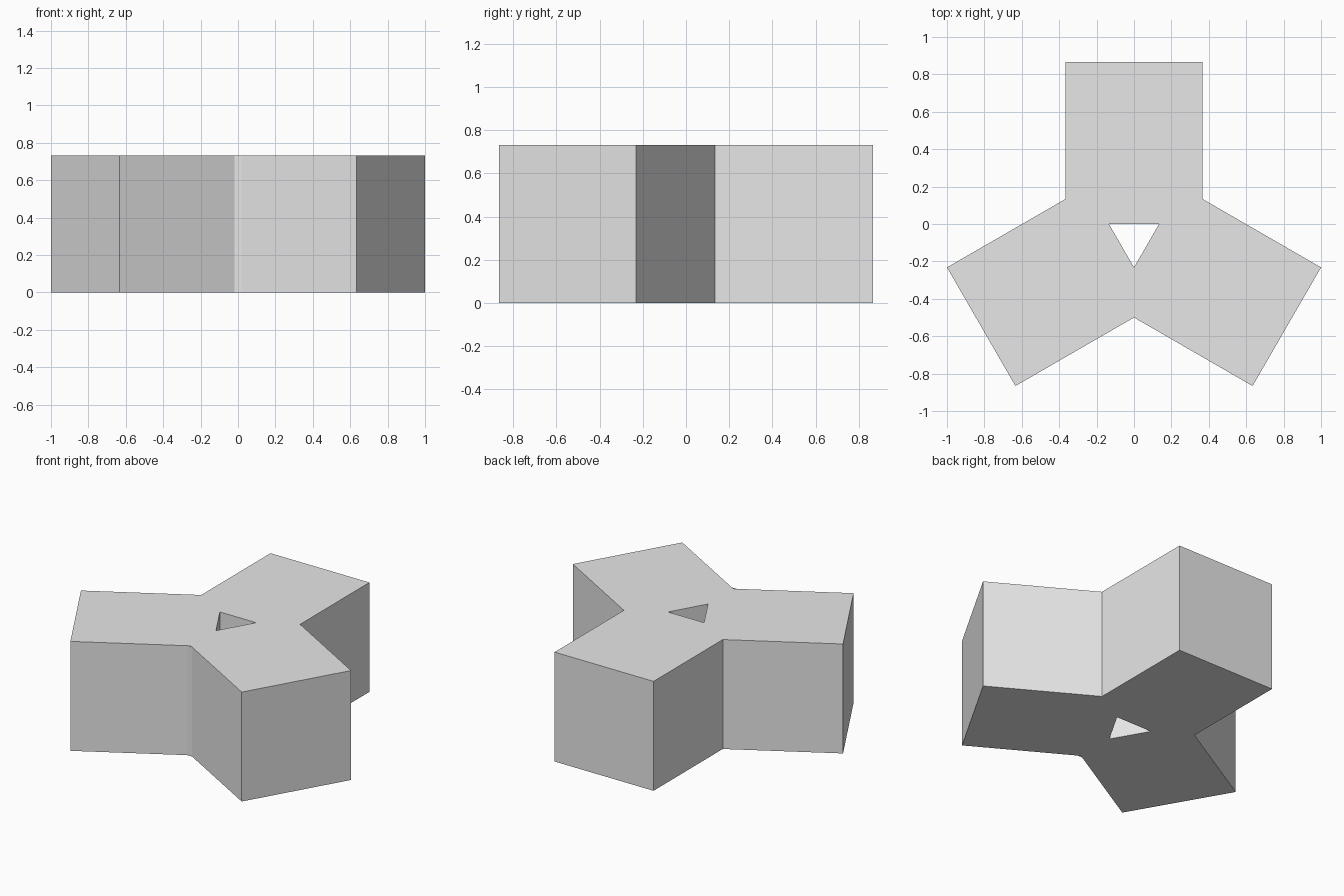
import bpy, bmesh, math
from mathutils import Matrix, Vector

if "Cube" in bpy.data.objects:
    bpy.data.objects.remove(bpy.data.objects["Cube"])

H = math.sqrt(3) - 1        # height and arm width
APEX = 0.5                  # distance between arms' front notch and y = 0
C = Vector((0, -0.0774, 0)) # centre of the three-fold symmetry

grey = bpy.data.materials.new("plain grey")
grey.diffuse_color = (0.8, 0.8, 0.8, 1)
grey.use_nodes = True
grey.node_tree.nodes["Principled BSDF"].inputs["Base Color"].default_value = grey.diffuse_color


def finish(bm, name):
    mesh = bpy.data.meshes.new(name)
    bm.to_mesh(mesh)
    bm.free()
    mesh.materials.append(grey)
    obj = bpy.data.objects.new(name, mesh)
    bpy.context.collection.objects.link(obj)
    return obj


def turn(x, y, i):
    return C + Matrix.Rotation(math.radians(120 * i), 3, 'Z') @ (Vector((x, y, 0)) - C)


# Three-armed block with a triangular through hole
bm = bmesh.new()
arm = [(H / 2, 0.134), (H / 2, 0.866), (-H / 2, 0.866)]
outer = [bm.verts.new(turn(x, y, i)) for i in range(3) for x, y in arm]
hole = [bm.verts.new(turn(0.134, 0, i)) for i in range(3)]
for i in range(3):
    j = (i + 1) % 3
    root, tip_r, tip_l, nxt = (outer[k % 9] for k in range(3 * i, 3 * i + 4))
    bm.faces.new((root, tip_r, tip_l, nxt, hole[j], hole[i]))
bmesh.ops.recalc_face_normals(bm, faces=bm.faces)
top = bmesh.ops.extrude_face_region(bm, geom=bm.faces[:])
bmesh.ops.translate(bm, vec=(0, 0, H),
                    verts=[g for g in top["geom"] if isinstance(g, bmesh.types.BMVert)])
bmesh.ops.recalc_face_normals(bm, faces=bm.faces)
finish(bm, "three_armed_block")

# Narrow bridging strip in the front notch
bm = bmesh.new()
w, y = 0.018, -APEX - 0.0104
bm.faces.new([bm.verts.new(p) for p in ((-w, y, 0), (w, y, 0), (w, y, H), (-w, y, H))])
finish(bm, "notch_strip")
